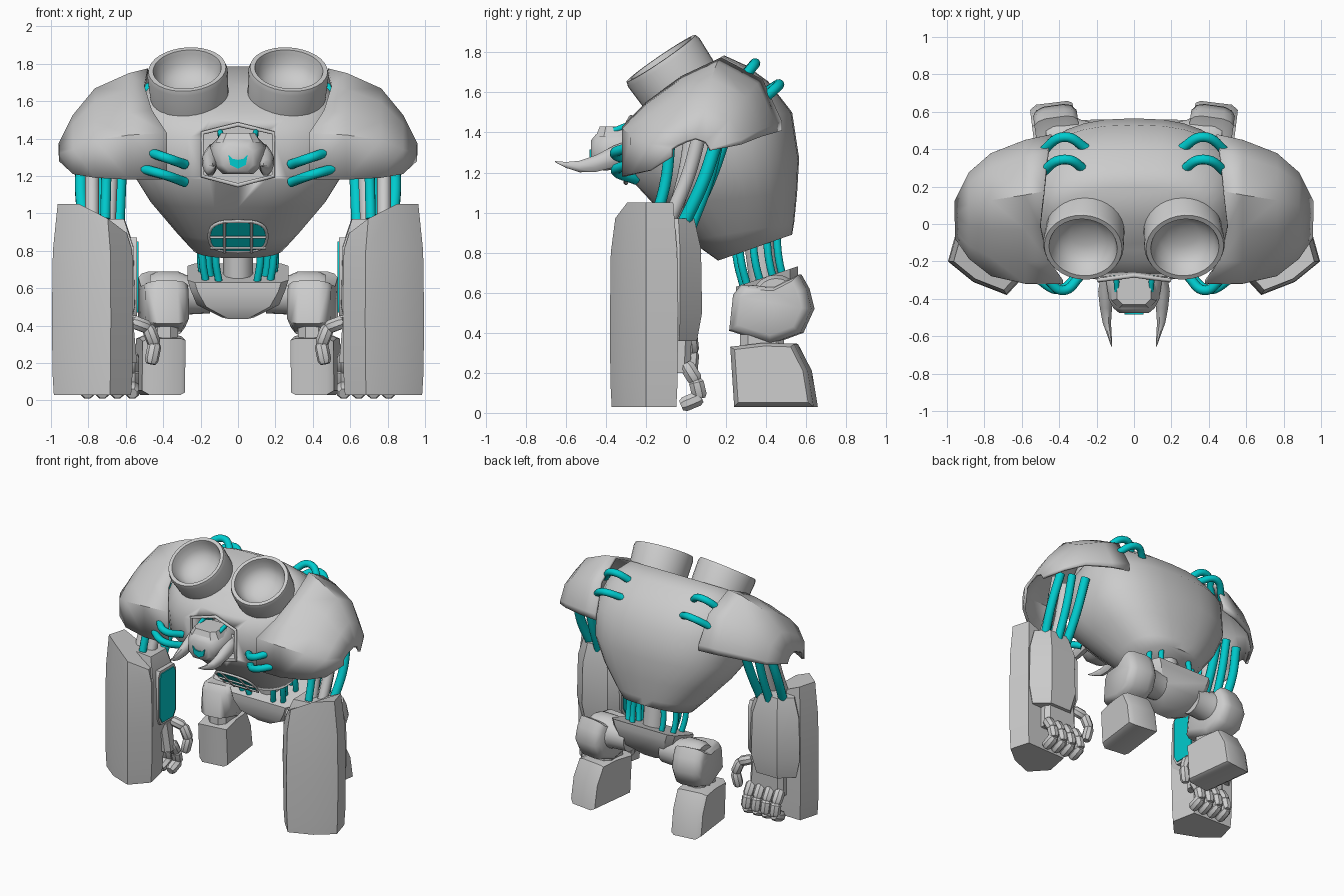
import bpy, bmesh, math
from mathutils import Vector

if "Cube" in bpy.data.objects:
    bpy.data.objects.remove(bpy.data.objects["Cube"])


def material(name, rgb):
    m = bpy.data.materials.new(name)
    m.diffuse_color = (*rgb, 1)
    m.use_nodes = True
    m.node_tree.nodes["Principled BSDF"].inputs["Base Color"].default_value = m.diffuse_color
    return m


GREY = material("grey metal", (0.6, 0.6, 0.6))
TEAL = material("teal", (0.0, 0.6, 0.62))


def activate(ob):
    bpy.ops.object.select_all(action='DESELECT')
    ob.select_set(True)
    bpy.context.view_layer.objects.active = ob


def loft(name, rings, mat=GREY, closed=True, angle=35, side=1):
    """Skin a list of point rings; closed rings are capped at both ends."""
    bm = bmesh.new()
    vs = [[bm.verts.new((p[0] * side, p[1], p[2])) for p in r] for r in rings]
    n = len(vs[0])
    for a, b in zip(vs, vs[1:]):
        for i in range(n if closed else n - 1):
            j = (i + 1) % n
            bm.faces.new((a[i], a[j], b[j], b[i]))
    if closed:
        bm.faces.new(vs[0])
        bm.faces.new(vs[-1])
    bmesh.ops.recalc_face_normals(bm, faces=bm.faces[:])
    me = bpy.data.meshes.new(name)
    bm.to_mesh(me)
    bm.free()
    me.materials.append(mat)
    ob = bpy.data.objects.new(name, me)
    bpy.context.collection.objects.link(ob)
    activate(ob)
    bpy.ops.object.shade_smooth_by_angle(angle=math.radians(angle))
    return ob


def both(name, rings, **kw):
    return [loft(name + tag, rings, side=s, **kw) for s, tag in ((1, "_left"), (-1, "_right"))]


def tube(name, pts, r, mat=TEAL, cyclic=False, smooth=True):
    cu = bpy.data.curves.new(name, 'CURVE')
    cu.dimensions = '3D'
    cu.bevel_depth, cu.bevel_resolution, cu.use_fill_caps = r, 3, True
    sp = cu.splines.new('BEZIER' if smooth else 'POLY')
    points = sp.bezier_points if smooth else sp.points
    points.add(len(pts) - 1)
    for p, co in zip(points, pts):
        p.co = co if smooth else (*co, 1)
        if smooth:
            p.handle_left_type = p.handle_right_type = 'AUTO'
    sp.resolution_u, sp.use_cyclic_u = 8, cyclic
    cu.materials.append(mat)
    ob = bpy.data.objects.new(name, cu)
    bpy.context.collection.objects.link(ob)
    activate(ob)
    bpy.ops.object.convert(target='MESH')
    bpy.ops.object.shade_smooth_by_angle(angle=math.radians(50))


def tubes(name, pts, r, mat=TEAL):
    for s, tag in ((1, "_left"), (-1, "_right")):
        tube(name + tag, [(x * s, y, z) for x, y, z in pts], r, mat)


def octagon(x0, x1, y0, y1, z, c, tilt=0.0):
    return [(x, y, z + tilt * (y - y0)) for x, y in (
        (x0 + c, y0), (x1 - c, y0), (x1, y0 + c), (x1, y1 - c),
        (x1 - c, y1), (x0 + c, y1), (x0, y1 - c), (x0, y0 + c))]


def across(profile, stations, yaw=0.0):
    """Side profile (y, z) repeated at several x, scaled about its middle, then turned about z."""
    cy = sum(p[0] for p in profile) / len(profile)
    cz = sum(p[1] for p in profile) / len(profile)
    c, s = math.cos(math.radians(yaw)), math.sin(math.radians(yaw))
    return [[(0.41 + (x - 0.41) * c + (y - cy) * k * s, cy + (y - cy) * k * c - (x - 0.41) * s,
              cz + (z - cz) * k) for y, z in profile] for x, k in stations]


def ring_on(center, axis, r, n, squash=1.0):
    q = Vector(axis).to_track_quat('Z', 'Y')
    return [Vector(center) + q @ Vector((r * math.cos(t), r * squash * math.sin(t), 0))
            for t in (2 * math.pi * (i + 0.5) / n for i in range(n))]


# torso barrel: tilted superellipse rings (front y, z, back y, z, half width)
def hull_ring(yf, zf, yb, zb, w, n=32, e=0.8):
    out = []
    for i in range(n):
        t = 2 * math.pi * i / n
        c, s = math.cos(t), math.sin(t)
        u = 0.5 + 0.5 * math.copysign(abs(s) ** e, s)
        out.append((w * math.copysign(abs(c) ** e, c), yf + (yb - yf) * u, zf + (zb - zf) * u))
    return out


torso = loft("torso", [hull_ring(*r) for r in (
    (0.16, 0.76, 0.53, 0.89, 0.25), (0.02, 0.86, 0.54, 0.95, 0.33), (-0.15, 1.03, 0.555, 1.1, 0.47),
    (-0.29, 1.18, 0.565, 1.27, 0.57), (-0.31, 1.40, 0.53, 1.50, 0.585),
    (-0.25, 1.50, 0.41, 1.655, 0.54), (-0.2, 1.545, 0.3, 1.735, 0.49), (-0.14, 1.59, 0.19, 1.785, 0.43))], angle=60)

# recess for the head
hexagon = [(-0.19, 1.43), (0, 1.475), (0.19, 1.43), (0.19, 1.2), (0, 1.15), (-0.19, 1.2)]
cutter = loft("neck_cutter", [[(x, y, z) for x, z in hexagon] for y in (-0.6, -0.17)])
cutter.hide_render = True
cut = torso.modifiers.new("neck recess", 'BOOLEAN')
cut.operation, cut.object = 'DIFFERENCE', cutter
activate(torso)
bpy.ops.object.modifier_apply(modifier=cut.name)
bpy.data.objects.remove(cutter)
tube("neck_frame", [(x, -0.3 if z < 1.44 else -0.275, z) for x, z in hexagon], 0.012, GREY, True, False)

# shoulder shells: x, front y, back y, front hem z, back hem z, top z
template = ((0, 0), (0, 0.42), (0.15, 0.6), (0.38, 0.82), (0.62, 1), (0.88, 0.72), (1, 0.12), (1, 0))
inner = (0.38, 0.38, 0.46, 0.5, 0.48, 0.46, 0.44, 0.44)
shell = []
for k, (x, yf, yb, zf, zb, zt) in enumerate((
        (0.38, -0.31, 0.47, 1.18, 1.41, 1.765), (0.58, -0.31, 0.44, 1.18, 1.40, 1.74),
        (0.76, -0.27, 0.37, 1.19, 1.38, 1.66), (0.875, -0.18, 0.27, 1.21, 1.34, 1.52),
        (0.95, -0.07, 0.12, 1.28, 1.31, 1.37))):
    shell.append([(inner[i] if k == 0 else x, yf + (yb - yf) * u,
                   zf + (zb - zf) * u + v * (zt - zf - (zb - zf) * u))
                  for i, (u, v) in enumerate(template)])
for ob in both("shoulder_shell", shell, closed=False, angle=38):
    sol = ob.modifiers.new("thickness", 'SOLIDIFY')
    sol.thickness, sol.offset = 0.02, 0
    activate(ob)
    bpy.ops.object.modifier_apply(modifier=sol.name)

# big hollow barrels on top, a dish inside each
axis = Vector((0.07, -0.563, 0.826)).normalized()
mouth = Vector((0.272, -0.125, 1.77))
both("top_barrel", [ring_on(mouth + axis * h, axis, r, 32) for r, h in (
    (0.205, -0.27), (0.216, -0.025), (0.208, 0), (0.183, 0), (0.177, -0.02), (0.163, -0.07),
    (0.13, -0.11), (0.08, -0.135), (0.02, -0.142))])

# head, brow, tusks and mouth
def head_ring(y, w, z0, z1):
    return [(p[0], y, p[1]) for p in octagon(-w, w, z0, z1, 0, w * 0.4)]


loft("head", [head_ring(*r) for r in ((-0.15, 0.1, 1.25, 1.4), (-0.3, 0.15, 1.22, 1.42),
                                      (-0.4, 0.135, 1.21, 1.41), (-0.45, 0.11, 1.215, 1.39),
                                      (-0.475, 0.08, 1.225, 1.36))], angle=55)
loft("brow", [octagon(-0.12, 0.12, -0.45, -0.25, 1.38, 0.04), octagon(-0.09, 0.09, -0.43, -0.25, 1.43, 0.03)])
both("tusk", [ring_on((x, y, z), (0, -1, 0), r, 8, 1.3) for x, y, z, r in (
    (0.13, -0.26, 1.31, 0.05), (0.15, -0.36, 1.28, 0.045), (0.15, -0.45, 1.245, 0.035),
    (0.145, -0.53, 1.23, 0.024), (0.13, -0.6, 1.238, 0.012), (0.12, -0.655, 1.255, 0.002))], angle=50)
crescent = [(-0.052, 1.315), (-0.03, 1.292), (0, 1.286), (0.03, 1.292), (0.052, 1.315), (0.042, 1.26),
            (0, 1.238), (-0.042, 1.26)]
loft("mouth_plate", [[(x, y, z) for x, z in crescent] for y in (-0.483, -0.474)], mat=TEAL)
tubes("neck_tube", [(0.09, -0.18, 1.38), (0.095, -0.27, 1.435), (0.09, -0.36, 1.41)], 0.015)

# belly window with frame and bars
down = Vector((0, -0.707, -0.707))
def belly(x, v, lift=0.02):
    return Vector((x, -0.005 - v * 0.707, 0.885 + v * 0.707)) + down * lift


oval = [(0.155 * math.copysign(abs(math.cos(t)) ** 0.6, math.cos(t)), 0.115 * math.copysign(abs(math.sin(t)) ** 0.8, math.sin(t)))
        for t in (2 * math.pi * i / 24 for i in range(24))]
loft("belly_window", [[belly(x, v, l) for x, v in oval] for l in (0.008, 0.016)], mat=TEAL)
tube("belly_frame", [belly(x, v, 0.012) for x, v in oval], 0.009, GREY, True, False)
for x in (-0.072, 0.072):
    tube("belly_bar", [belly(x, -0.115), belly(x, 0.115)], 0.007, GREY, smooth=False)
for v in (-0.08, 0.0):
    tube("belly_bar", [belly(-0.15, v), belly(0.15, v)], 0.007, GREY, smooth=False)

# hose loops joining torso and shoulders, front and back
for a, m, b in (((0.28, -0.27, 1.26), (0.38, -0.355, 1.295), (0.47, -0.29, 1.325)),
                ((0.28, -0.25, 1.165), (0.4, -0.35, 1.208), (0.52, -0.29, 1.24)),
                ((0.25, 0.28, 1.67), (0.37, 0.345, 1.745), (0.51, 0.26, 1.64)),
                ((0.25, 0.4, 1.6), (0.37, 0.465, 1.64), (0.5, 0.38, 1.56))):
    tubes("hose_loop", [a, m, b], 0.026)

# upper arm: struts and hoses
for mat, r, a, b in ((TEAL, 0.033, (0.82, 0.16, 1.38), (0.82, -0.02, 0.93)),
                     (TEAL, 0.033, (0.62, 0.2, 1.4), (0.64, 0.0, 0.92)),
                     (TEAL, 0.03, (0.72, 0.17, 1.4), (0.73, 0.02, 0.92)),
                     (TEAL, 0.028, (0.7, -0.08, 1.36), (0.71, -0.15, 0.97)),
                     (GREY, 0.037, (0.78, 0.07, 1.4), (0.78, -0.08, 0.97)),
                     (GREY, 0.037, (0.67, 0.03, 1.4), (0.69, -0.08, 0.93))):
    mid = (Vector(a) + Vector(b)) / 2 + Vector((0.02 if a[0] > 0.8 else 0, 0.015, 0))
    tubes("arm_hose" if mat == TEAL else "arm_strut", [a, mid, b], r, mat)

# forearm: tall angled guard, rear casing, teal inner panel
guard = [(0.68, -0.38), (0.86, -0.31), (0.995, -0.2), (0.95, -0.04), (0.6, -0.05), (0.56, -0.25)]
rings = []
for z, s in ((0.03, 0.95), (0.15, 0.985), (0.45, 1.0), (0.8, 0.975), (1.05, 0.85)):
    rings.append([(0.79 + (x - 0.79) * s, -0.2 + (y + 0.2) * s,
                   z - (max(0, 0.8 - x) * 0.65 if z > 1 else 0)) for x, y in guard])
both("forearm_guard", rings, angle=28)
casing = [(0.56, -0.24), (0.555, 0.0), (0.62, 0.075), (0.83, 0.075), (0.945, -0.03), (0.85, -0.2)]
both("forearm_casing", [[(0.76 + (x - 0.76) * s, -0.06 + (y + 0.06) * s, z) for x, y in casing]
                        for z, s in ((0.36, 0.85), (0.5, 1.04), (0.82, 1.0), (0.97, 0.75))])
panel = [(-0.19, 0.52), (-0.16, 0.47), (-0.03, 0.47), (0.0, 0.52), (0.0, 0.81), (-0.02, 0.85), (-0.17, 0.85), (-0.19, 0.81)]
both("arm_panel_rim", [[(x, -0.1 + (y + 0.1) * 1.14, 0.655 + (z - 0.655) * 1.1) for y, z in panel] for x in (0.6, 0.54)])
both("arm_panel", [[(x, y, z) for y, z in panel] for x in (0.541, 0.533)], mat=TEAL)


# hand: palm, four curled fingers and a thumb
def digit(name, pts, r):
    for a, b in zip(pts, pts[1:]):
        a, b = Vector(a), Vector(b)
        d = b - a
        both(name, [ring_on(a + d * t, d, r * s, 8) for t, s in ((-0.08, 0.7), (0.1, 1), (0.85, 1), (1.05, 0.7))])


both("palm", [octagon(0.54, 0.83, -0.08, 0.02, 0.2, 0.03), octagon(0.56, 0.83, -0.1, 0.03, 0.42, 0.03)])
for x in (0.565, 0.645, 0.725, 0.805):
    digit("finger", [(x, 0.0, 0.24), (x, 0.05, 0.16), (x, 0.07, 0.075), (x, -0.02, 0.038)], 0.04)
digit("thumb", [(0.56, 0.0, 0.42), (0.48, 0.02, 0.39), (0.445, 0.03, 0.3), (0.465, 0.02, 0.2)], 0.037)

# waist column, hoses and pelvis
tube("waist_column", [(0, 0.36, 0.9), (0, 0.4, 0.6)], 0.08, GREY, smooth=False)
for x, y in ((0.11, 0.24), (0.18, 0.26), (0.15, 0.33), (0.19, 0.4), (0.12, 0.45)):
    tubes("waist_hose", [(x, y, 0.92), (x + 0.01, y + 0.015, 0.76), (x - 0.01, y + 0.05, 0.62)], 0.02)
loft("pelvis", [octagon(-0.08, 0.08, 0.32, 0.44, 0.435, 0.03, 0.2), octagon(-0.22, 0.22, 0.27, 0.53, 0.5, 0.05, 0.2),
                octagon(-0.255, 0.255, 0.25, 0.56, 0.58, 0.04, 0.33), octagon(-0.27, 0.27, 0.25, 0.56, 0.63, 0.04, 0.33)])

# legs: hip, thigh, knee, foot, heels turned slightly outward
circle = [(0.45 + 0.125 * math.cos(i * math.pi / 10), 0.565 + 0.125 * math.sin(i * math.pi / 10)) for i in range(20)]
both("hip", across(circle, ((0.15, 0.8), (0.28, 0.85), (0.32, 1), (0.43, 1), (0.47, 0.85))), angle=40)
thigh = [(0.22, 0.41), (0.24, 0.59), (0.28, 0.64), (0.45, 0.63), (0.57, 0.69), (0.61, 0.62),
         (0.635, 0.52), (0.58, 0.4), (0.43, 0.345)]
both("thigh", across(thigh, ((0.285, 0.78), (0.31, 0.94), (0.35, 1), (0.46, 1), (0.5, 0.92), (0.52, 0.78)), 8), angle=48)
both("knee", [octagon(0.32, 0.47, 0.27, 0.49, z, 0.04) for z in (0.28, 0.42)])
foot = [(0.23, 0.33), (0.4, 0.35), (0.55, 0.345), (0.62, 0.21), (0.65, 0.03), (0.25, 0.03)]
both("foot", across(foot, ((0.305, 0.93), (0.33, 1), (0.5, 1), (0.535, 0.88)), 7), angle=40)
